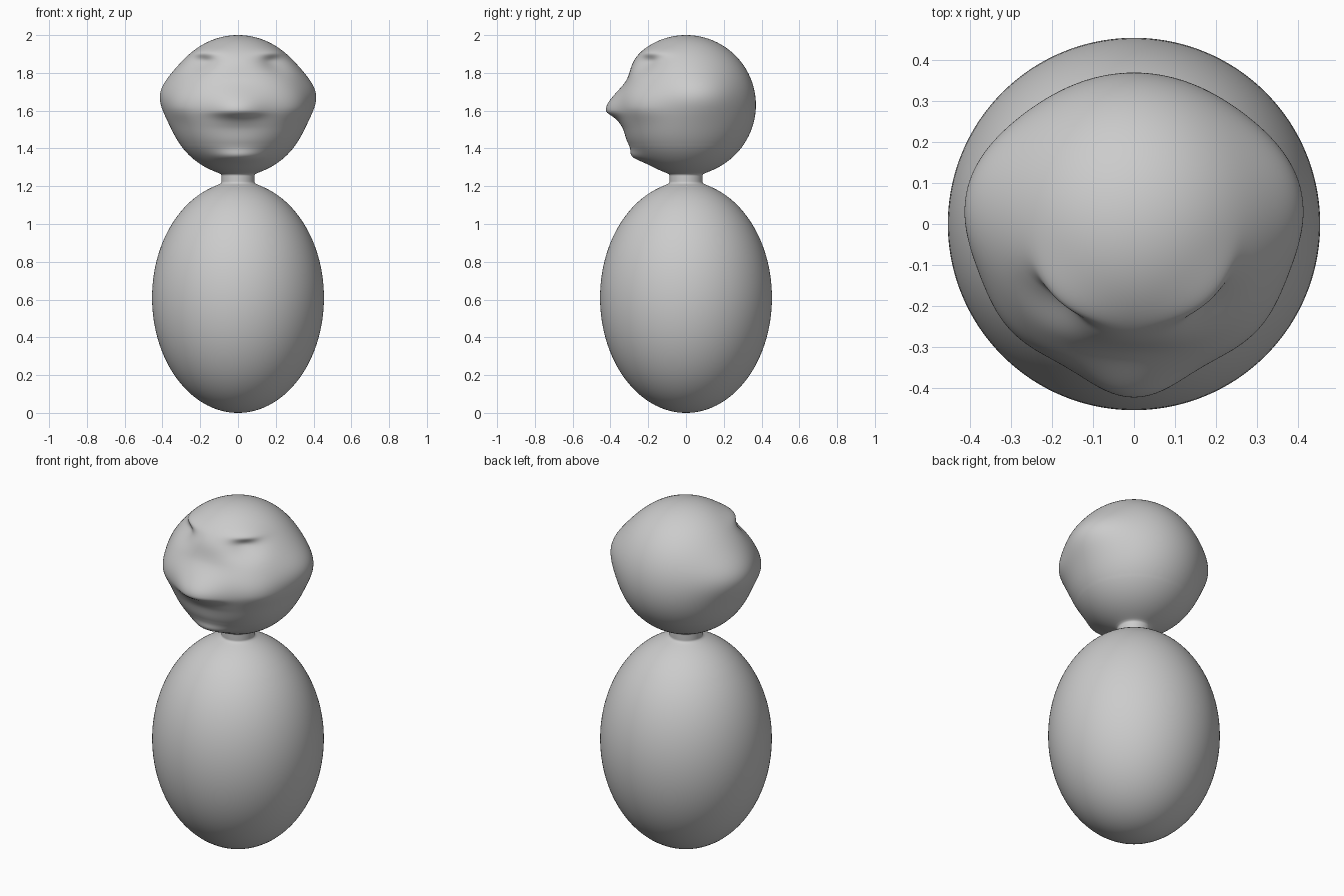
import bpy, bmesh, math

if "Cube" in bpy.data.objects:
    bpy.data.objects.remove(bpy.data.objects["Cube"])

SEG = 144
HEAD_Z, HEAD_R = 1.63, 0.37
BODY_Z, BODY_R, BODY_H = 0.61, 0.455, 0.61

# Face relief: angle off the front, height, amount, angular width, width above, width below
BUMPS = [
    (100, 1.69, 0.050, 30, 0.13, 0.13),    # side bulges
    (50, 1.62, 0.026, 22, 0.11, 0.07),     # cheeks
    (0, 1.60, 0.055, 20, 0.085, 0.035),    # beak ridge
    (0, 1.77, -0.032, 34, 0.09, 0.07),     # flattened forehead
    (43, 1.855, -0.034, 18, 0.035, 0.06),  # eye sockets
    (45, 1.91, 0.020, 24, 0.035, 0.025),   # brows
    (0, 1.50, -0.014, 26, 0.04, 0.06),     # hollow below the beak
    (0, 1.355, 0.034, 26, 0.035, 0.03),    # chin
]


def ellipse(z, centre, radius, height):
    return radius * math.sqrt(max(0, 1 - ((z - centre) / height) ** 2))


def base_radius(z):
    # body and head blended through a thin neck
    terms = [ellipse(z, BODY_Z, BODY_R, BODY_H), ellipse(z, HEAD_Z, HEAD_R, HEAD_R)]
    if 1.08 < z < 1.42:
        terms.append(0.088)
    return sum(t ** 4 for t in terms) ** 0.25


def relief(z, off_front):
    total = 0
    for angle, height, amount, width, up, down in BUMPS:
        dz = (z - height) / (up if z > height else down)
        da = (off_front - angle) / width
        total += amount * math.exp(-dz * dz - da * da)
    return total


# Ring heights: body, neck, head
heights = [BODY_Z - BODY_H * math.cos(math.radians(a)) for a in range(3, 150, 3)]
top = heights[-1]
heights += [top + (1.32 - top) * i / 36 for i in range(1, 37)]
start = math.acos((HEAD_Z - 1.32) / HEAD_R)
heights += [HEAD_Z - HEAD_R * math.cos(start + (math.pi - start) * i / 110)
            for i in range(1, 110)]

# One continuous skin
bm = bmesh.new()
rings = []
for z in heights:
    ring = []
    for i in range(SEG):
        t = 2 * math.pi * i / SEG
        off = math.degrees(min(t, 2 * math.pi - t))
        r = base_radius(z)
        if z > 1.24:
            r += relief(z, off) * min(1, (z - 1.24) / 0.06)
        ring.append(bm.verts.new((r * math.sin(t), -r * math.cos(t), z)))
    rings.append(ring)
for a, b in zip(rings, rings[1:]):
    for i in range(SEG):
        j = (i + 1) % SEG
        bm.faces.new((a[i], a[j], b[j], b[i]))
bottom = bm.verts.new((0, 0, 0))
crown = bm.verts.new((0, 0, HEAD_Z + HEAD_R))
for i in range(SEG):
    j = (i + 1) % SEG
    bm.faces.new((bottom, rings[0][j], rings[0][i]))
    bm.faces.new((crown, rings[-1][i], rings[-1][j]))
bmesh.ops.recalc_face_normals(bm, faces=bm.faces)
for f in bm.faces:
    f.smooth = True

mesh = bpy.data.meshes.new("figure_body_and_head")
bm.to_mesh(mesh)
bm.free()
obj = bpy.data.objects.new("figure_body_and_head", mesh)
bpy.context.collection.objects.link(obj)
